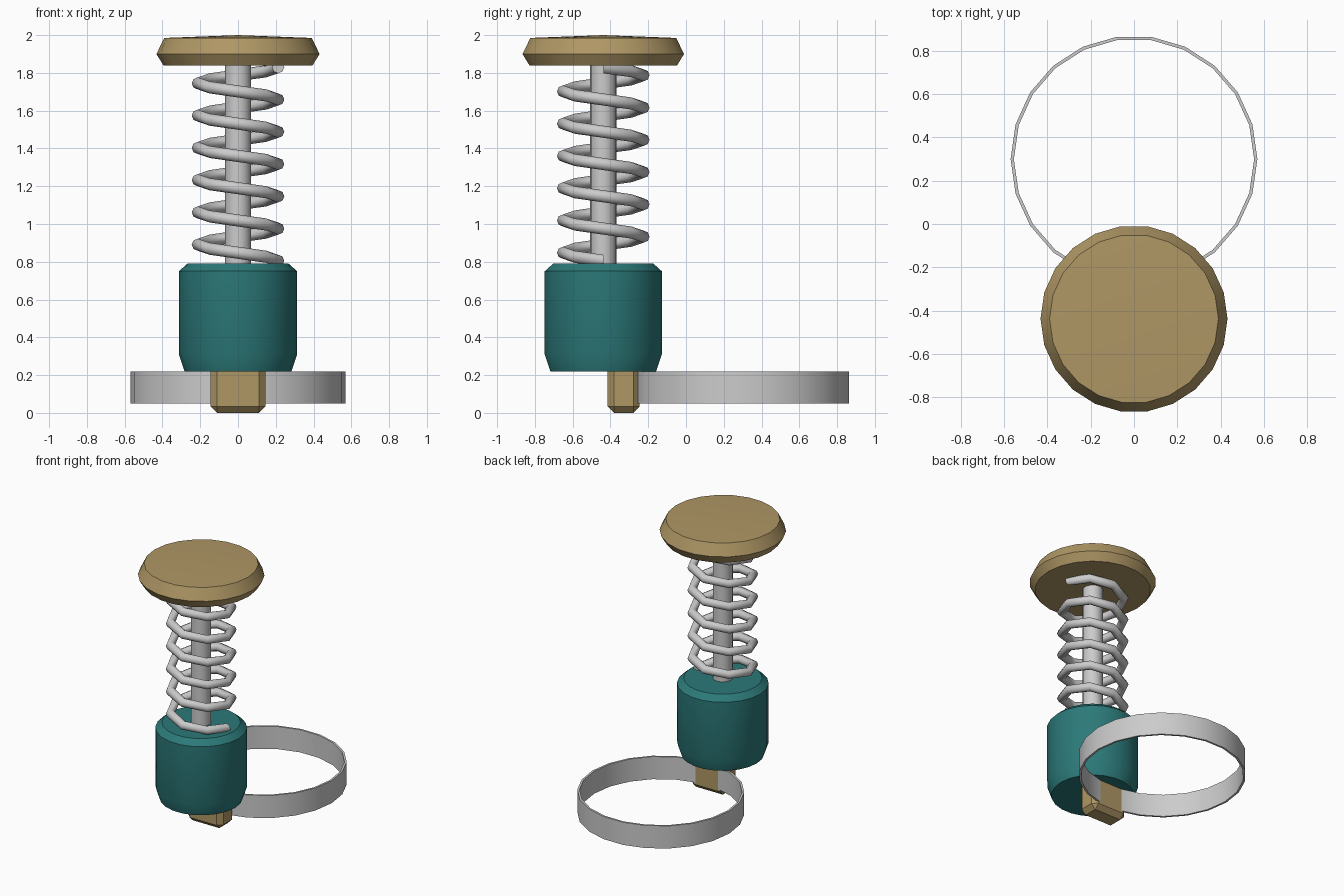
import bpy, bmesh
from math import cos, sin, pi, radians
from mathutils import Vector

if "Cube" in bpy.data.objects:
    bpy.data.objects.remove(bpy.data.objects["Cube"])

AXIS_Y = -0.438     # plunger axis
RING_Y = 0.30       # ring centre


def material(name, rgb):
    m = bpy.data.materials.new(name)
    m.diffuse_color = (*rgb, 1)
    m.use_nodes = True
    m.node_tree.nodes["Principled BSDF"].inputs["Base Color"].default_value = m.diffuse_color
    return m


tan = material("tan", (0.43, 0.31, 0.13))
teal = material("teal", (0.025, 0.19, 0.19))


def finish(name, bm, mat=None, angle=30):
    bmesh.ops.recalc_face_normals(bm, faces=bm.faces[:])
    me = bpy.data.meshes.new(name)
    bm.to_mesh(me)
    bm.free()
    for p in me.polygons:
        p.use_smooth = True
    me.set_sharp_from_angle(angle=radians(angle))
    ob = bpy.data.objects.new(name, me)
    bpy.context.collection.objects.link(ob)
    if mat:
        me.materials.append(mat)
    return ob


def bridge(bm, a, b):
    n = len(a)
    for i in range(n):
        j = (i + 1) % n
        bm.faces.new((a[i], a[j], b[j], b[i]))


def lathe(name, profile, y, mat=None, n=22, hollow=False, dome=None):
    """Turn an (r, z) profile round a vertical axis."""
    bm = bmesh.new()
    rows = [[bm.verts.new((r * cos(2 * pi * i / n), y + r * sin(2 * pi * i / n), z))
             for i in range(n)] for r, z in profile]
    for a, b in zip(rows, rows[1:]):
        bridge(bm, a, b)
    if hollow:
        bridge(bm, rows[-1], rows[0])
    else:
        bm.faces.new(rows[0])
        if dome is None:
            bm.faces.new(rows[-1])
        else:
            tip = bm.verts.new((0, y, dome))
            for i in range(n):
                bm.faces.new((rows[-1][i], rows[-1][(i + 1) % n], tip))
    return finish(name, bm, mat)


# Push cap, rod and barrel
lathe("push_cap", [(0.395, 1.84), (0.432, 1.90), (0.39, 1.985)], AXIS_Y, tan, dome=2.0)
lathe("rod", [(0.069, 0.7), (0.069, 1.9)], AXIS_Y, n=16)
lathe("barrel", [(0.283, 0.22), (0.313, 0.31), (0.313, 0.75), (0.268, 0.79)], AXIS_Y, teal)

# Thin pull ring
lathe("pull_ring", [(0.57, 0.05), (0.57, 0.22), (0.555, 0.22), (0.555, 0.05)],
      RING_Y, hollow=True)

# Coil spring: round wire swept clockwise up the rod
bm = bmesh.new()
turns, seg, sides = 6, 8, 8
radius, wire, z0, z1 = 0.213, 0.032, 0.805, 1.83
rows = []
for k in range(turns * seg + 1):
    a = -2 * pi * k / seg
    out = Vector((cos(a), sin(a), 0))
    c = out * radius + Vector((0, AXIS_Y, z0 + (z1 - z0) * k / (turns * seg)))
    rows.append([bm.verts.new(c + out * wire * cos(2 * pi * s / sides)
                              + Vector((0, 0, wire * sin(2 * pi * s / sides))))
                 for s in range(sides)])
for a, b in zip(rows, rows[1:]):
    bridge(bm, a, b)
bm.faces.new(rows[0])
bm.faces.new(rows[-1])
finish("spring", bm, angle=50)

# Chamfered block joining the barrel to the ring
bm = bmesh.new()
bmesh.ops.create_cube(bm, size=1)
bmesh.ops.scale(bm, vec=(0.29, 0.17, 0.29), verts=bm.verts)
bmesh.ops.translate(bm, vec=(0, -0.33, 0.145), verts=bm.verts)
bmesh.ops.bevel(bm, geom=bm.edges[:], offset=0.034, segments=1, affect='EDGES')
finish("ring_block", bm, tan)
